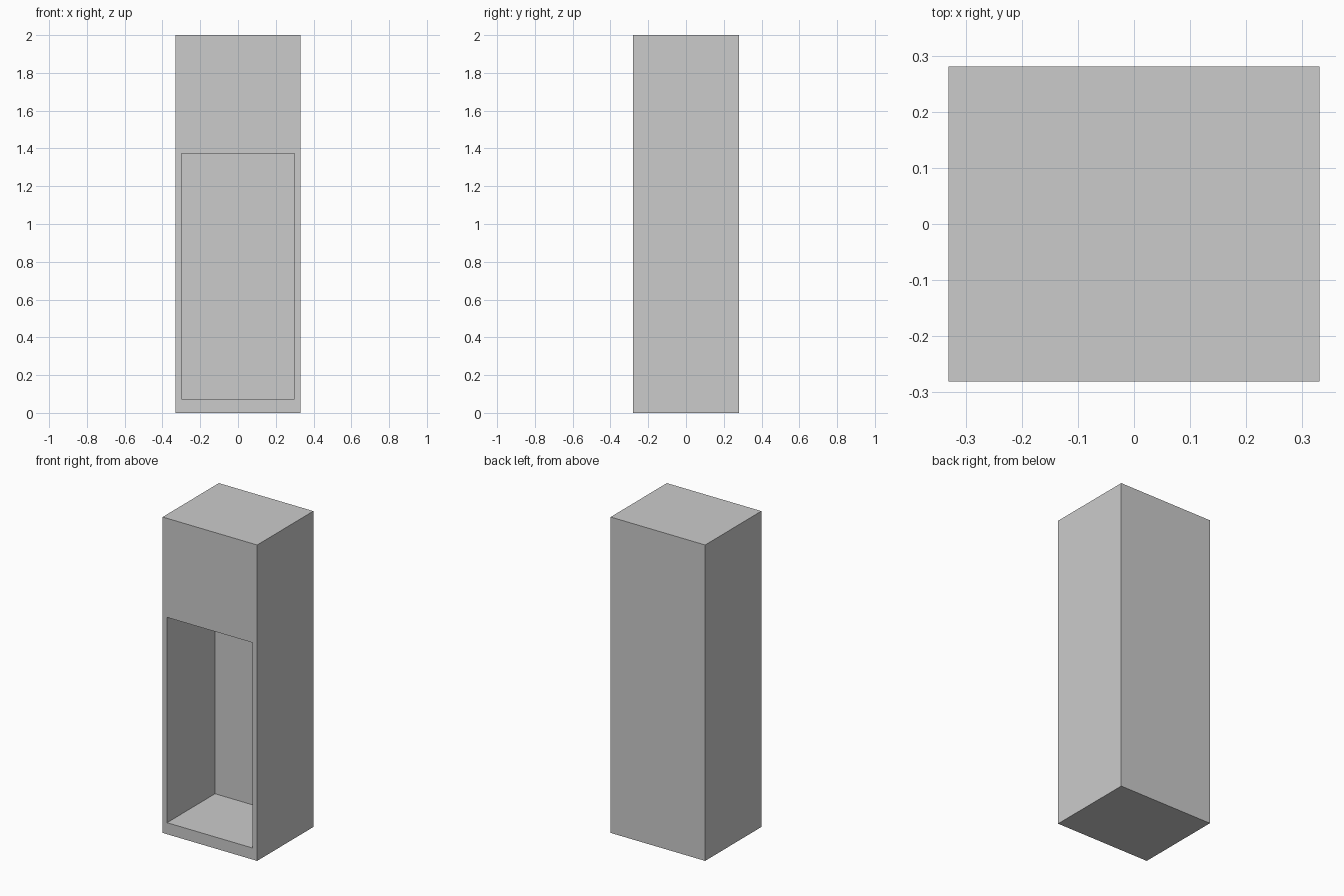
import bpy, bmesh
from mathutils import Vector

if "Cube" in bpy.data.objects:
    bpy.data.objects.remove(bpy.data.objects["Cube"])

HX, HY, H = 0.331, 0.281, 2.0           # half width, half depth, height
RX, RZ0, RZ1, DEPTH = 0.30, 0.073, 1.373, 0.48   # recess opening and depth

bm = bmesh.new()

# Outer cabinet box standing on z = 0
bmesh.ops.create_cube(bm, size=1)
for v in bm.verts:
    v.co = Vector((v.co.x * 2 * HX, v.co.y * 2 * HY, (v.co.z + 0.5) * H))

# Recess opening: inset the front face and fit it to the opening
bm.normal_update()
front = next(f for f in bm.faces if f.normal.y < -0.9)
bmesh.ops.inset_region(bm, faces=[front], thickness=0.03)
for v in front.verts:
    v.co = Vector((RX if v.co.x > 0 else -RX, -HY, RZ1 if v.co.z > H / 2 else RZ0))

# Push the opening inward to form the cavity
back = bmesh.ops.extrude_discrete_faces(bm, faces=[front])["faces"][0]
bmesh.ops.translate(bm, verts=back.verts, vec=(0, DEPTH, 0))
bmesh.ops.recalc_face_normals(bm, faces=bm.faces)

mesh = bpy.data.meshes.new("cabinet")
bm.to_mesh(mesh)
bm.free()
bpy.context.collection.objects.link(bpy.data.objects.new("cabinet", mesh))
